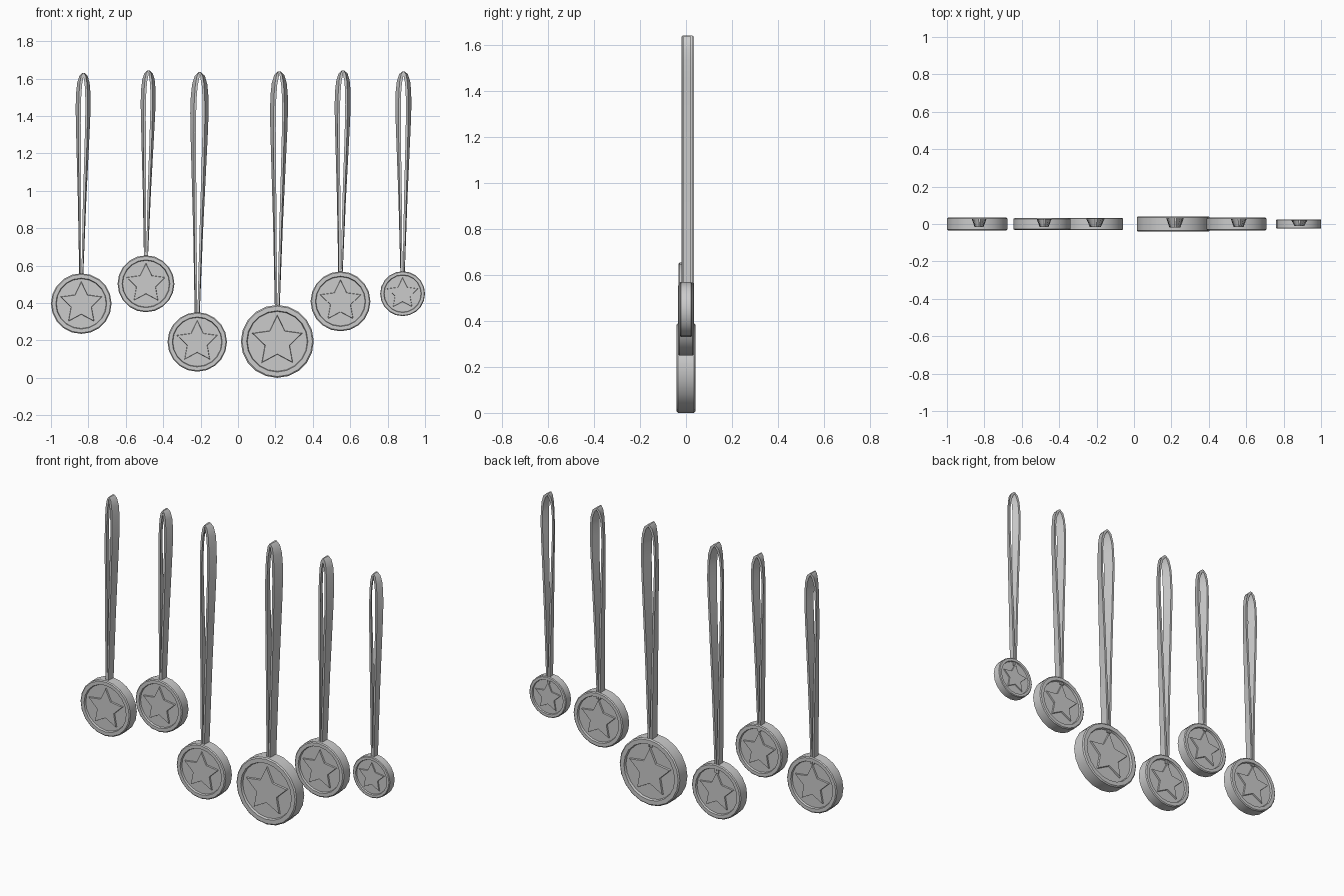
import bpy, bmesh
from math import sin, cos, pi, radians

if "Cube" in bpy.data.objects:
    bpy.data.objects.remove(bpy.data.objects["Cube"])

SIDES = 20
# disc x, disc z, disc radius, ribbon top x, ribbon top z, ribbon half width
MEDALS = [
    (-0.838, 0.397, 0.162, -0.826, 1.631, 0.040),
    (-0.492, 0.503, 0.152, -0.478, 1.644, 0.040),
    (-0.218, 0.192, 0.159, -0.204, 1.634, 0.049),
    (0.210, 0.195, 0.195, 0.221, 1.639, 0.048),
    (0.548, 0.409, 0.160, 0.562, 1.644, 0.043),
    (0.880, 0.450, 0.120, 0.885, 1.639, 0.043),
]
# dished coin profile: radius, y (front half, unit coin)
COIN = [(0.82, -0.14), (0.84, -0.21), (0.965, -0.21), (1.0, -0.18)]
# ribbon outline: height fraction, width fraction
RIBBON = [(-0.04, 0.27), (0.0, 0.28), (0.35, 0.55), (0.6, 0.8), (0.75, 0.95),
          (0.83, 1.0), (0.9, 0.96), (0.95, 0.83), (0.985, 0.55), (1.0, 0.12)]


def finish(bm, name, loc=(0, 0, 0)):
    bmesh.ops.recalc_face_normals(bm, faces=bm.faces)
    mesh = bpy.data.meshes.new(name)
    bm.to_mesh(mesh)
    bm.free()
    ob = bpy.data.objects.new(name, mesh)
    bpy.context.collection.objects.link(ob)
    ob.location = loc
    bpy.ops.object.select_all(action='DESELECT')
    ob.select_set(True)
    bpy.context.view_layer.objects.active = ob
    bpy.ops.object.shade_smooth_by_angle(angle=radians(30))
    return ob


def bridge(bm, a, b):
    n = len(a)
    for i in range(n):
        j = (i + 1) % n
        bm.faces.new((a[i], a[j], b[j], b[i]))


def coin(name, x, z, r):
    bm = bmesh.new()
    profile = COIN + [(q, -y) for q, y in reversed(COIN)]
    rings = [[bm.verts.new((r * q * sin(2 * pi * k / SIDES), r * y,
                            r * q * cos(2 * pi * k / SIDES)))
              for k in range(SIDES)] for q, y in profile]
    for a, b in zip(rings, rings[1:]):
        bridge(bm, a, b)
    bm.faces.new(rings[0])
    bm.faces.new(rings[-1])
    finish(bm, name, (x, 0, z))


def star(name, x, z, r):
    # raised star showing on both faces of the coin
    bm = bmesh.new()
    rings = []
    for y, s in ((-0.19, 0.96), (-0.13, 1.0), (0.13, 1.0), (0.19, 0.96)):
        ring = []
        for k in range(10):
            q = r * s * (0.36 if k % 2 else 0.73)
            ring.append(bm.verts.new((q * sin(pi * k / 5), r * y, q * cos(pi * k / 5))))
        rings.append(ring)
    for a, b in zip(rings, rings[1:]):
        bridge(bm, a, b)
    bm.faces.new(rings[0])
    bm.faces.new(rings[-1])
    finish(bm, name, (x, 0, z))


def ribbon(name, x, z, r, tx, tz, w):
    # looped strip, splayed wider at its back edge
    bm = bmesh.new()
    base, thick = z + r, 0.012
    yb, yf = 0.18 * r, -0.1 * r
    path = [(-1, p) for p in RIBBON] + [(1, p) for p in reversed(RIBBON)]
    rings = []
    for side, (t, f) in path:
        c = x + (tx - x) * max(t, 0)
        zo = base + (tz - base) * t
        back = f * w
        front = back * (0.85 - 0.3 * max(t, 0))
        zi = zo - thick * max(0, t - 0.85) / 0.15

        def inner(h):
            return max(h - thick, 0.001)
        rings.append([bm.verts.new(v) for v in (
            (c + side * back, yb, zo), (c + side * front, yf, zo),
            (c + side * inner(front), yf, zi), (c + side * inner(back), yb, zi))])
    for a, b in zip(rings, rings[1:]):
        bridge(bm, a, b)
    bm.faces.new(rings[0])
    bm.faces.new(rings[-1])
    finish(bm, name)


for i, (x, z, r, tx, tz, w) in enumerate(MEDALS, 1):
    coin(f"medal_disc_{i}", x, z, r)
    star(f"medal_star_{i}", x, z, r)
    ribbon(f"medal_ribbon_{i}", x, z, r, tx, tz, w)
